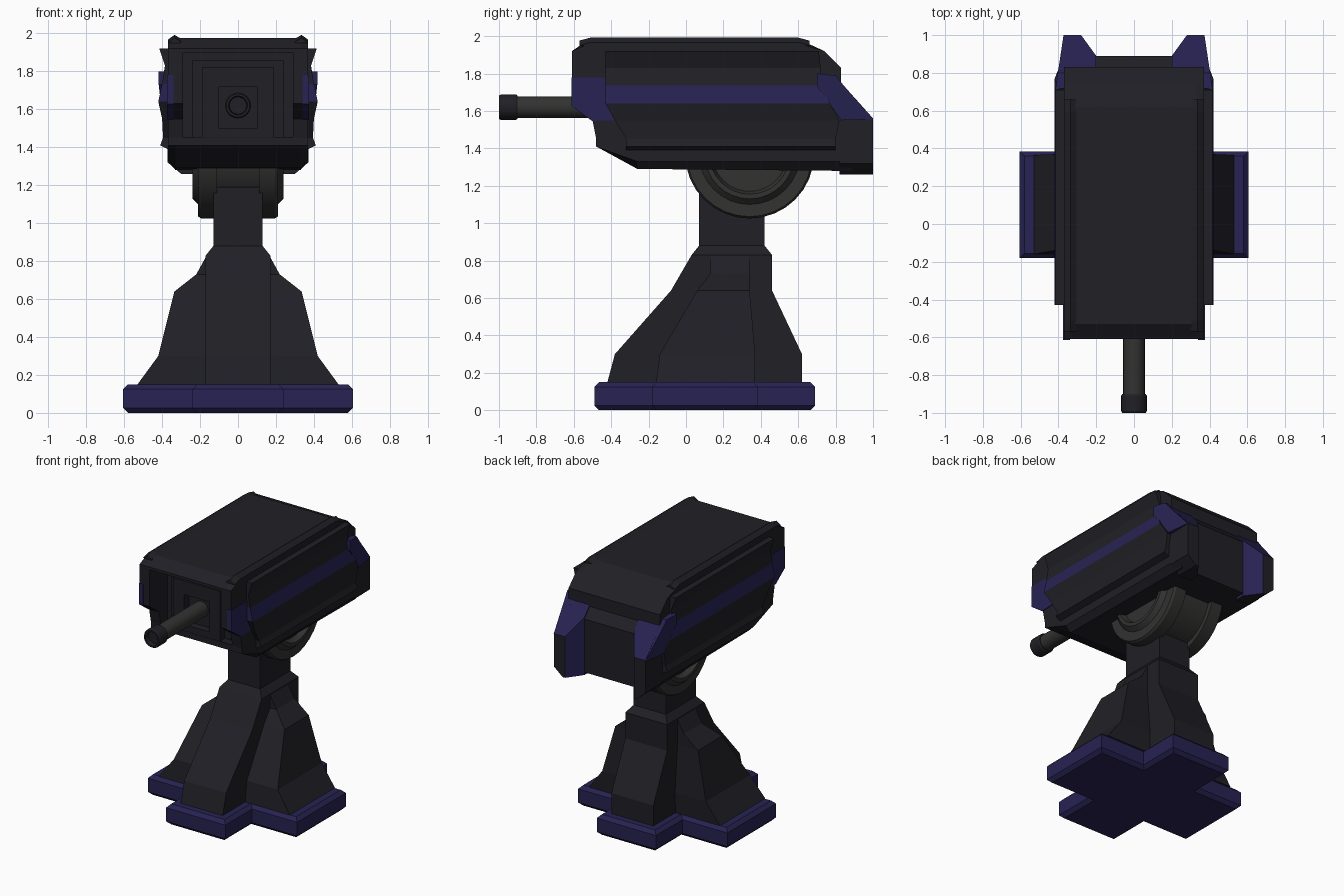
import bpy, bmesh, math
from mathutils import Vector

if "Cube" in bpy.data.objects:
    bpy.data.objects.remove(bpy.data.objects["Cube"])


def material(name, col):
    m = bpy.data.materials.new(name)
    m.diffuse_color = (*col, 1)
    m.use_nodes = True
    m.node_tree.nodes["Principled BSDF"].inputs["Base Color"].default_value = m.diffuse_color
    return m


DARK = material("dark_metal", (0.014, 0.014, 0.019))
BLUE = material("indigo_paint", (0.020, 0.016, 0.085))
GREY = material("grey_metal", (0.032, 0.032, 0.031))


def loft(name, rings, mat=DARK, accent=(), mirror=False, smooth=False):
    """Skin a list of equal-length point rings; accent = blue segment numbers."""
    bm = bmesh.new()
    vs = [[bm.verts.new(p) for p in r] for r in rings]
    n = len(rings[0])
    for i in range(len(vs) - 1):
        for j in range(n):
            k = (j + 1) % n
            f = bm.faces.new((vs[i][j], vs[i][k], vs[i + 1][k], vs[i + 1][j]))
            f.material_index = int(i in accent)
    bm.faces.new(vs[0][::-1])
    bm.faces.new(vs[-1])
    bmesh.ops.recalc_face_normals(bm, faces=bm.faces)
    me = bpy.data.meshes.new(name)
    bm.to_mesh(me)
    bm.free()
    me.materials.append(mat)
    if accent:
        me.materials.append(BLUE)
    if smooth:
        me.shade_smooth()
        me.set_sharp_from_angle(angle=math.radians(30))
    ob = bpy.data.objects.new(name, me)
    bpy.context.collection.objects.link(ob)
    if mirror:
        ob.modifiers.new("Mirror", 'MIRROR')
    return ob


def rect(x0, x1, y0, y1, z):
    return [(x0, y0, z), (x1, y0, z), (x1, y1, z), (x0, y1, z)]


def box(name, x0, x1, y0, y1, z0, z1, **kw):
    return loft(name, [rect(x0, x1, y0, y1, z0), rect(x0, x1, y0, y1, z1)], **kw)


def lathe(name, axis, centre, profile, mat, n=32):
    """Turn (position, radius) pairs about the x or y axis."""
    rings = []
    for p, r in profile:
        ring = []
        for i in range(n):
            a = 2 * math.pi * i / n
            c, s = r * math.cos(a), r * math.sin(a)
            ring.append(Vector(centre) + Vector((p, c, s) if axis == 'x' else (c, p, s)))
        rings.append(ring)
    return loft(name, rings, mat, smooth=True)


# Cross-shaped foot with chamfered rims
def cross(d, z):
    X, x, Y0, Y1, y0, y1 = .605 - d, .24 - d, -.49 + d, .69 - d, -.18 + d, .385 - d
    return [(px, py, z) for px, py in (
        (-x, Y0), (x, Y0), (x, y0), (X, y0), (X, y1), (x, y1),
        (x, Y1), (-x, Y1), (-x, y1), (-X, y1), (-X, y0), (-x, y0))]


loft("base_foot", [cross(.025, 0), cross(0, .025), cross(0, .125), cross(.025, .15)], BLUE)

# Pedestal: sideways buttress and front-to-back spine with neck
wide = [(.15, .53, -.16, .365), (.30, .42, -.14, .37), (.64, .335, .06, .34),
        (.73, .22, .13, .34), (.83, .165, .13, .34)]
spine = [(.15, .17, -.42, .62), (.30, .17, -.38, .62), (.64, .17, -.08, .46),
         (.83, .17, .03, .46), (.88, .13, .07, .42), (1.19, .13, .07, .42)]
for name, levels in (("pedestal_buttress", wide), ("pedestal_spine", spine)):
    loft(name, [rect(-hx, hx, y0, y1, z) for z, hx, y0, y1 in levels])

# Pivot drum
half = [(.20, .001), (.20, .20), (.24, .215), (.24, .24), (.21, .27), (.21, .335),
        (.195, .345), (.11, .345), (.11, .31)]
lathe("pivot_drum", 'x', (0, .34, 1.37),
      half + [(-p, r) for p, r in reversed(half)], GREY)

# Head housing: side profile with chamfered top and bottom edges
profile = [(-.61, 1.92), (-.53, 1.975), (.62, 1.975), (.74, 1.92), (.83, 1.83),
           (.83, 1.74), (.89, 1.67), (.89, 1.28), (.80, 1.28), (-.26, 1.29),
           (-.48, 1.41), (-.48, 1.45), (-.50, 1.55), (-.61, 1.63)]


def side(x, lo, hi):
    return [(x, y, min(max(z, lo), hi)) for y, z in profile]


head = loft("head_housing", [side(-.37, 1.33, 1.955), side(-.33, 1, 2),
                             side(.33, 1, 2), side(.37, 1.33, 1.955)])

# Open front of the housing
cutter = box("front_cutter", -.29, .29, -.8, -.40, 1.455, 1.90)
cutter.hide_render = True
cutter.hide_viewport = True
cut = head.modifiers.new("Front opening", 'BOOLEAN')
cut.object = cutter
cut.solver = 'EXACT'

# Raised roof rails
loft("roof_rail", [[(.37, y, 1.95), (.37, y, z - .025), (.335, y, z), (.30, y, z - .02), (.30, y, 1.95)]
                   for y, z in ((-.57, 1.976), (-.51, 1.992), (.60, 1.992), (.66, 1.976))],
     mirror=True)

# Ridged side panels with a blue stripe
levels = [(1.92, .415, -.43, .71), (1.83, .385, -.43, .72), (1.735, .40, -.43, .72),
          (1.64, .42, -.43, .77), (1.55, .40, -.38, .82), (1.45, .395, -.32, .80),
          (1.41, .41, -.32, .80), (1.385, .36, -.32, .80)]
loft("side_panel", [rect(.30, x, y0, y1, z) for z, x, y0, y1 in levels],
     accent=(2,), mirror=True)

# Blue trim on the cheeks, front and rear
front = [(-.613, 1.78), (-.42, 1.78), (-.42, 1.64), (-.375, 1.55), (-.503, 1.547), (-.613, 1.627)]
rear = [(.70, 1.80), (.80, 1.79), (.84, 1.74), (1.0, 1.555), (.83, 1.55), (.76, 1.65), (.70, 1.73)]
loft("front_trim", [[(.34, y, z) for y, z in front],
                    [(.375, y, z) for y, z in front]], BLUE, mirror=True)
loft("rear_trim", [[(.34, y, z) for y, z in rear],
                   [(.418 - (y - .70) * .15, y, z) for y, z in rear]], BLUE, mirror=True)

# Rear fins: sloped top and angled inner face in blue
plan = [(.20, .82), (.20, .89), (.28, 1.0), (.371, 1.0), (.371, .82)]
fin = loft("rear_fin", [[(min(x, .30), y, 1.26) for x, y in plan],
                        [(x, y, 1.32) for x, y in plan],
                        [(x, y, 1.56 + (1 - y) * 1.12) for x, y in plan]], mirror=True)
fin.data.materials.append(BLUE)
for f in fin.data.polygons:
    if f.normal.z > .3 or f.normal.x < -.3:
        f.material_index = 1

# Stepped gun mount inside the opening: four bars and a back step
for name, b in (("mount_top", (-.19, .19, 1.72, 1.82)), ("mount_bottom", (-.19, .19, 1.44, 1.50))):
    box(name, b[0], b[1], -.48, -.39, b[2], b[3])
box("mount_side", .10, .19, -.48, -.39, 1.50, 1.72, mirror=True)
box("mount_back", -.24, .24, -.425, -.39, 1.44, 1.86)

# Barrel and muzzle
lathe("barrel", 'y', (0, 0, 1.62), [(-.92, .057), (-.38, .057)], GREY, 24)
lathe("muzzle", 'y', (0, 0, 1.62),
      [(-.97, .001), (-.97, .045), (-1.0, .050), (-1.0, .062), (-.99, .068),
       (-.91, .068), (-.90, .062), (-.90, .05)], DARK, 24)
